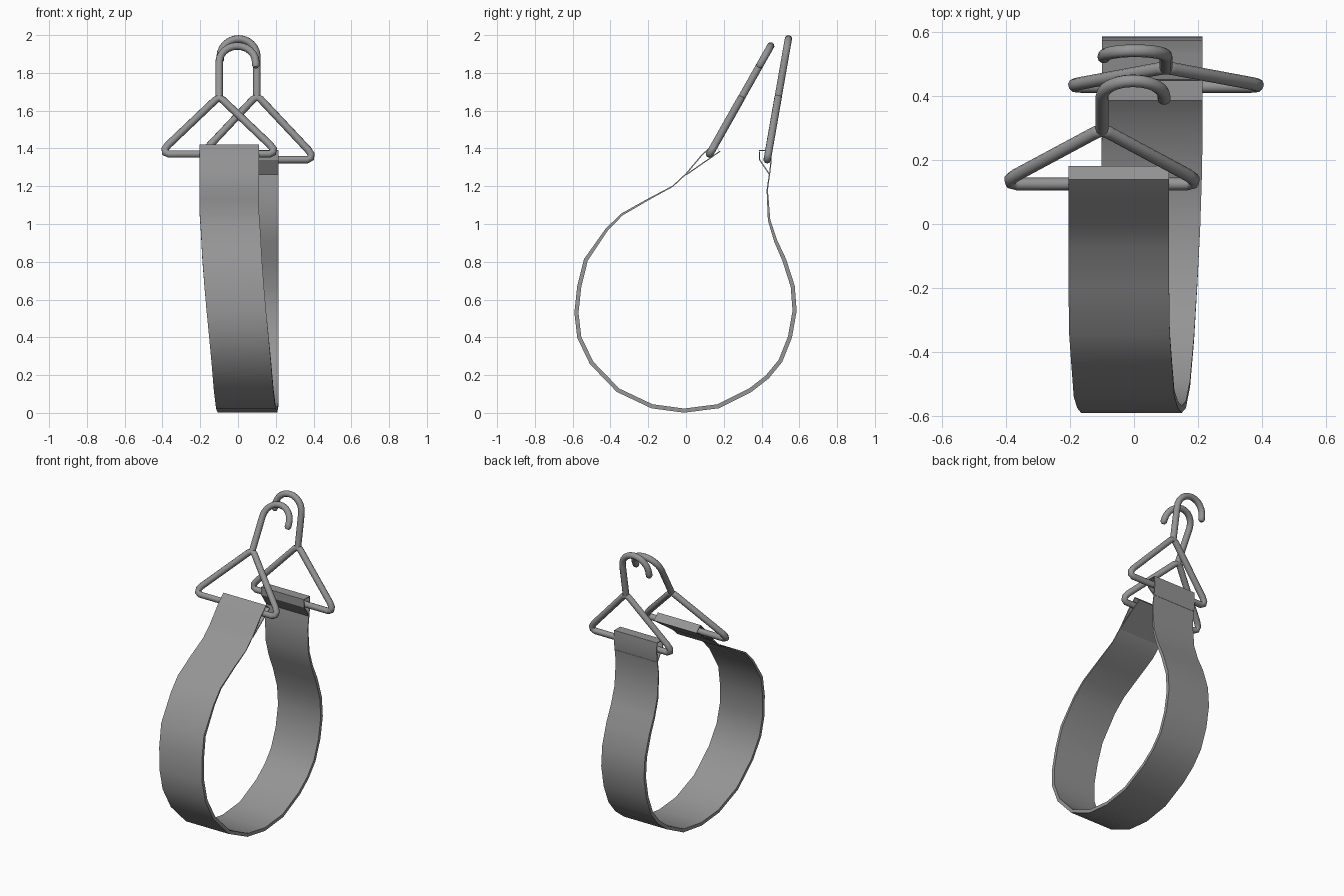
import bpy, math
from mathutils import Vector

if "Cube" in bpy.data.objects:
    bpy.data.objects.remove(bpy.data.objects["Cube"], do_unlink=True)


def make_material(name, rgb):
    mat = bpy.data.materials.new(name)
    mat.use_nodes = True
    mat.diffuse_color = (*rgb, 1)
    mat.node_tree.nodes["Principled BSDF"].inputs["Base Color"].default_value = (*rgb, 1)
    return mat


grey = make_material("mid grey", (0.3, 0.3, 0.3))


def select_only(obj):
    bpy.ops.object.select_all(action="DESELECT")
    obj.select_set(True)
    bpy.context.view_layer.objects.active = obj


def smooth(obj, degrees):
    select_only(obj)
    bpy.ops.object.shade_smooth_by_angle(angle=math.radians(degrees))


# Strap: side path in (y, z), with a folded loop at each end
front_loop = [(0.0, 1.26), (0.18, 1.385), (0.14, 1.418), (0.08, 1.36)]
body = [(0.0, 1.265), (-0.07, 1.2), (-0.2, 1.13), (-0.34, 1.05), (-0.42, 0.97),
        (-0.53, 0.81), (-0.565, 0.67), (-0.58, 0.53), (-0.565, 0.4), (-0.5, 0.265),
        (-0.36, 0.12), (-0.18, 0.035), (-0.01, 0.012), (0.17, 0.035), (0.34, 0.12),
        (0.43, 0.19), (0.5, 0.275), (0.55, 0.4), (0.575, 0.54), (0.565, 0.67),
        (0.52, 0.81), (0.475, 0.91), (0.44, 1.02), (0.43, 1.18), (0.443, 1.27)]
back_loop = [(0.45, 1.33), (0.447, 1.39), (0.388, 1.39), (0.39, 1.34), (0.443, 1.26)]


def make_strap(name, width=0.315, start_x=-0.205, drift=0.105):
    path = [Vector(p) for p in front_loop + body + back_loop]
    verts, faces = [], []
    for i, p in enumerate(path):
        tangent = path[min(i + 1, len(path) - 1)] - path[max(i - 1, 0)]
        normal = Vector((-tangent.y, tangent.x)).normalized()
        # the band thins toward its ends and drifts sideways along its run
        thin = min(max((p.y - 0.8) / 0.4, 0), 1)
        half = 0.011 - 0.008 * thin
        t = min(max((i - len(front_loop) - 2) / 12, 0), 1)
        x = start_x + drift * t * t * (3 - 2 * t)
        for side, px in ((1, x), (1, x + width), (-1, x + width), (-1, x)):
            q = p + normal * half * side
            verts.append((px, q.x, q.y))
    for i in range(len(path) - 1):
        a, b = 4 * i, 4 * i + 4
        for k in range(4):
            n = (k + 1) % 4
            faces.append((a + k, a + n, b + n, b + k))
    last = 4 * len(path) - 4
    faces += [(3, 2, 1, 0), (last, last + 1, last + 2, last + 3)]
    mesh = bpy.data.meshes.new(name)
    mesh.from_pydata(verts, [], faces)
    mesh.materials.append(grey)
    obj = bpy.data.objects.new(name, mesh)
    bpy.context.collection.objects.link(obj)
    select_only(obj)
    bpy.ops.object.mode_set(mode="EDIT")
    bpy.ops.mesh.select_all(action="SELECT")
    bpy.ops.mesh.normals_make_consistent(inside=False)
    bpy.ops.object.mode_set(mode="OBJECT")
    smooth(obj, 32)


make_strap("strap")


# Hangers: round wire drawn in a tilted plane
def make_wire(name, points, closed):
    curve = bpy.data.curves.new(name, "CURVE")
    curve.dimensions = "3D"
    curve.bevel_depth = 0.02
    curve.bevel_resolution = 3
    curve.use_fill_caps = True
    spline = curve.splines.new("POLY")
    spline.points.add(len(points) - 1)
    for sp, p in zip(spline.points, points):
        sp.co = (*p, 1)
    if not closed:
        spline.points[-1].radius = 0.55
    spline.use_cyclic_u = closed
    curve.materials.append(grey)
    obj = bpy.data.objects.new(name, curve)
    bpy.context.collection.objects.link(obj)
    select_only(obj)
    bpy.ops.object.convert(target="MESH")
    smooth(bpy.context.object, 50)


def make_hanger(name, x, side, foot, top):
    foot, top = Vector(foot), Vector(top)

    def place(u, v):
        q = foot.lerp(top, v / 0.65)
        return (x + side * u, q.x, q.y)

    # triangular frame with rounded lower corners
    corner = [(0.02, 0.325), (0.27, 0.055), (0.287, 0.03), (0.285, 0.01), (0.265, 0)]
    frame = [(0, 0.337)] + corner + [(-u, v) for u, v in reversed(corner)]
    make_wire(name + "_frame", [place(*p) for p in frame], True)
    # stem that runs into the hook
    r, centre = 0.097, 0.553
    hook = [(0, 0.33), (0, 0.4), (0, 0.5)]
    for k in range(13):
        a = math.pi * (1 - k / 12)
        hook.append((r + r * math.cos(a), centre + r * math.sin(a)))
    hook += [(2 * r, centre - 0.02), (2 * r, centre - 0.032)]
    make_wire(name + "_hook", [place(*p) for p in hook], False)


make_hanger("front_hanger", -0.1, 1, (0.125, 1.37), (0.448, 1.942))
make_hanger("back_hanger", 0.1, -1, (0.43, 1.34), (0.542, 1.98))
